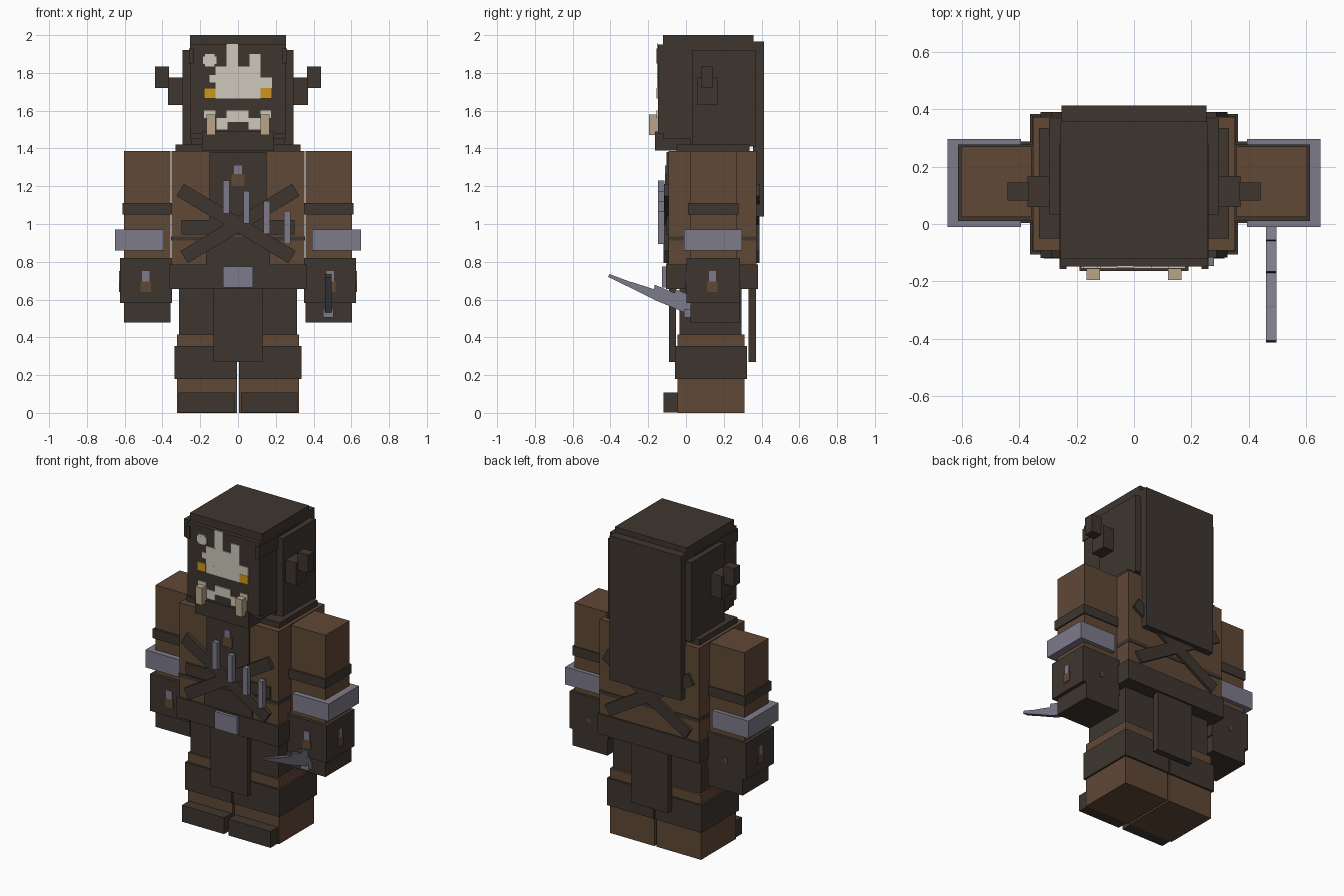
import bpy, bmesh, math
from mathutils import Matrix


def lin(c):
    c /= 255
    return c / 12.92 if c <= 0.04045 else ((c + 0.055) / 1.055) ** 2.4


def colour(name, r, g, b):
    m = bpy.data.materials.new(name)
    m.diffuse_color = (lin(r), lin(g), lin(b), 1)
    return m


DARK = colour("dark_leather", 62, 54, 47)
BROWN = colour("brown_hide", 96, 72, 54)
STEEL = colour("steel", 125, 123, 138)
CREAM = colour("face_paint", 205, 200, 187)
GOLD = colour("gold_eye", 205, 150, 30)
TAN = colour("tusk_ivory", 184, 165, 138)


def finish(name, bm, *mats):
    bmesh.ops.recalc_face_normals(bm, faces=bm.faces)
    me = bpy.data.meshes.new(name)
    bm.to_mesh(me)
    bm.free()
    for m in mats:
        me.materials.append(m)
    ob = bpy.data.objects.new(name, me)
    bpy.context.collection.objects.link(ob)
    return ob


def box(name, mat, x0, x1, y0, y1, z0, z1, tilt=0):
    """Box from its limits, optionally tilted about the y axis through its centre."""
    bm = bmesh.new()
    bmesh.ops.create_cube(bm, size=1)
    bmesh.ops.scale(bm, vec=(x1 - x0, y1 - y0, z1 - z0), verts=bm.verts)
    if tilt:
        bmesh.ops.rotate(bm, matrix=Matrix.Rotation(tilt, 3, 'Y'), verts=bm.verts)
    bmesh.ops.translate(bm, vec=((x0 + x1) / 2, (y0 + y1) / 2, (z0 + z1) / 2), verts=bm.verts)
    return finish(name, bm, mat)


def pair(name, mat, x0, x1, *rest):
    box("right_" + name, mat, x0, x1, *rest)
    box("left_" + name, mat, -x1, -x0, *rest)


# Head, cap, beard and hair
box("head", DARK, -0.255, 0.255, -0.148, 0.30, 1.48, 1.95)
box("cap", DARK, -0.255, 0.255, -0.122, 0.357, 1.45, 2.0)
pair("cap_corner", DARK, 0.235, 0.26, -0.157, 0.28, 1.85, 1.93)
pair("side_hair", DARK, 0.2, 0.295, 0.033, 0.367, 1.41, 1.92)
box("back_hair", DARK, -0.253, 0.253, 0.355, 0.413, 1.04, 1.965)
box("beard", DARK, -0.19, 0.19, -0.163, 0.03, 1.39, 1.49)
box("neck", DARK, -0.25, 0.25, 0.02, 0.33, 1.38, 1.5)
box("collar", DARK, -0.33, 0.33, -0.05, 0.335, 1.38, 1.422)
pair("ear", DARK, 0.29, 0.37, 0.06, 0.167, 1.63, 1.775)
pair("ear_tip", DARK, 0.365, 0.44, 0.082, 0.144, 1.72, 1.835)

# Painted face
paint = [
    (-0.06, 0.0, 1.83, 1.955), (-0.12, 0.12, 1.72, 1.835), (-0.12, 0.12, 1.665, 1.72),
    (0.12, 0.18, 1.72, 1.775), (0.06, 0.12, 1.83, 1.9), (-0.175, -0.125, 1.835, 1.9),
    (-0.185, -0.115, 1.847, 1.887), (-0.15, -0.12, 1.75, 1.79),
    (-0.06, 0.055, 1.54, 1.6), (-0.115, -0.055, 1.5, 1.56), (0.055, 0.12, 1.5, 1.56),
    (-0.18, -0.12, 1.56, 1.6), (0.12, 0.175, 1.56, 1.6),
]
for i, (a, b, c, d) in enumerate(paint):
    box(f"face_paint_{i}", CREAM, a, b, -0.154 - i * 0.0001, -0.147, c, d)
pair("eye", GOLD, 0.12, 0.18, -0.156, -0.147, 1.665, 1.72)
pair("tusk", TAN, 0.118, 0.166, -0.195, -0.145, 1.47, 1.58)

# Torso, chest panel and pendant
box("torso", BROWN, -0.352, 0.352, -0.092, 0.372, 0.78, 1.387)
box("chest_panel", DARK, -0.15, 0.15, -0.104, -0.08, 1.0, 1.38)
box("pendant_pin", STEEL, -0.02, 0.02, -0.111, -0.1, 1.265, 1.31)
box("pendant_drop", BROWN, -0.035, 0.035, -0.111, -0.1, 1.2, 1.265)

# Crossed straps on the front and back, with waist strips
for side, y0, y1 in (("front", -0.117, -0.08), ("back", 0.36, 0.39)):
    for n, s in (("a", 1), ("b", -1)):
        cx = -0.01 * s
        box(f"{side}_strap_{n}", DARK, cx - 0.345, cx + 0.345, y0 - 0.001 * s, y1,
            0.965, 1.04, s * math.radians(31))
box("thin_waist_strip", DARK, -0.354, 0.354, -0.096, 0.376, 0.912, 0.935)
box("chest_strip", DARK, -0.3, 0.3, -0.105, -0.08, 0.945, 1.02)
box("lower_strip", DARK, -0.17, 0.17, -0.102, -0.08, 0.78, 0.92)

# Row of throwing blades
for i in range(4):
    x, z = -0.063 + 0.108 * i, 1.143 - 0.054 * i
    box(f"throwing_blade_{i}", STEEL, x - 0.017, x + 0.017, -0.147, -0.115, z - 0.087, z + 0.087)

# Belt, buckle and loincloth
box("belt", DARK, -0.362, 0.362, -0.106, 0.382, 0.655, 0.785)
box("buckle", STEEL, -0.08, 0.08, -0.126, -0.1, 0.665, 0.775)
box("front_loincloth", DARK, -0.13, 0.13, -0.091, -0.053, 0.27, 0.67)
box("back_loincloth", DARK, -0.13, 0.13, 0.33, 0.37, 0.27, 0.67)

# Legs
pair("upper_leg", DARK, 0.004, 0.312, -0.035, 0.295, 0.4, 0.66)
pair("lower_leg", BROWN, 0.006, 0.324, -0.046, 0.31, 0.0, 0.415)
pair("leg_wrap", DARK, 0.004, 0.335, -0.058, 0.322, 0.18, 0.355)
pair("boot_toe", DARK, 0.015, 0.315, -0.12, -0.04, 0.002, 0.107)

# Arms
pair("arm", BROWN, 0.357, 0.603, 0.025, 0.27, 0.8, 1.387)
pair("arm_band", DARK, 0.345, 0.612, 0.01, 0.277, 1.05, 1.11)
pair("cuff", STEEL, 0.393, 0.65, -0.01, 0.296, 0.86, 0.972)
pair("glove", DARK, 0.35, 0.626, 0.003, 0.287, 0.583, 0.82)
pair("hand", DARK, 0.357, 0.603, 0.025, 0.287, 0.478, 0.59)

# Small charms on the gloves
pair("glove_pin", STEEL, 0.468, 0.508, -0.002, 0.01, 0.695, 0.75)
pair("glove_drop", BROWN, 0.46, 0.515, -0.002, 0.01, 0.64, 0.695)
pair("outer_pin", STEEL, 0.62, 0.631, 0.122, 0.158, 0.695, 0.75)
pair("outer_drop", BROWN, 0.62, 0.631, 0.112, 0.168, 0.64, 0.695)
pair("back_drop", BROWN, 0.475, 0.5, 0.28, 0.291, 0.66, 0.69)

# Stepped dagger; its forward-facing step edges are dark
profile = [(-0.413, 0.72), (-0.405, 0.735), (-0.29, 0.692), (-0.285, 0.692), (-0.17, 0.655),
           (-0.165, 0.678), (-0.06, 0.635), (-0.055, 0.655), (0.03, 0.62),
           (0.03, 0.515), (-0.17, 0.6), (-0.31, 0.67)]
bm = bmesh.new()
face = bm.faces.new([bm.verts.new((0.46, y, z)) for y, z in profile])
ext = bmesh.ops.extrude_face_region(bm, geom=[face])
bmesh.ops.translate(bm, vec=(0.036, 0, 0),
                    verts=[v for v in ext["geom"] if isinstance(v, bmesh.types.BMVert)])
bmesh.ops.recalc_face_normals(bm, faces=bm.faces)
for f in bm.faces:
    f.material_index = 1 if f.normal.y < -0.8 else 0
finish("dagger", bm, STEEL, DARK)
box("dagger_grip", STEEL, 0.45, 0.506, -0.01, 0.03, 0.505, 0.55)
